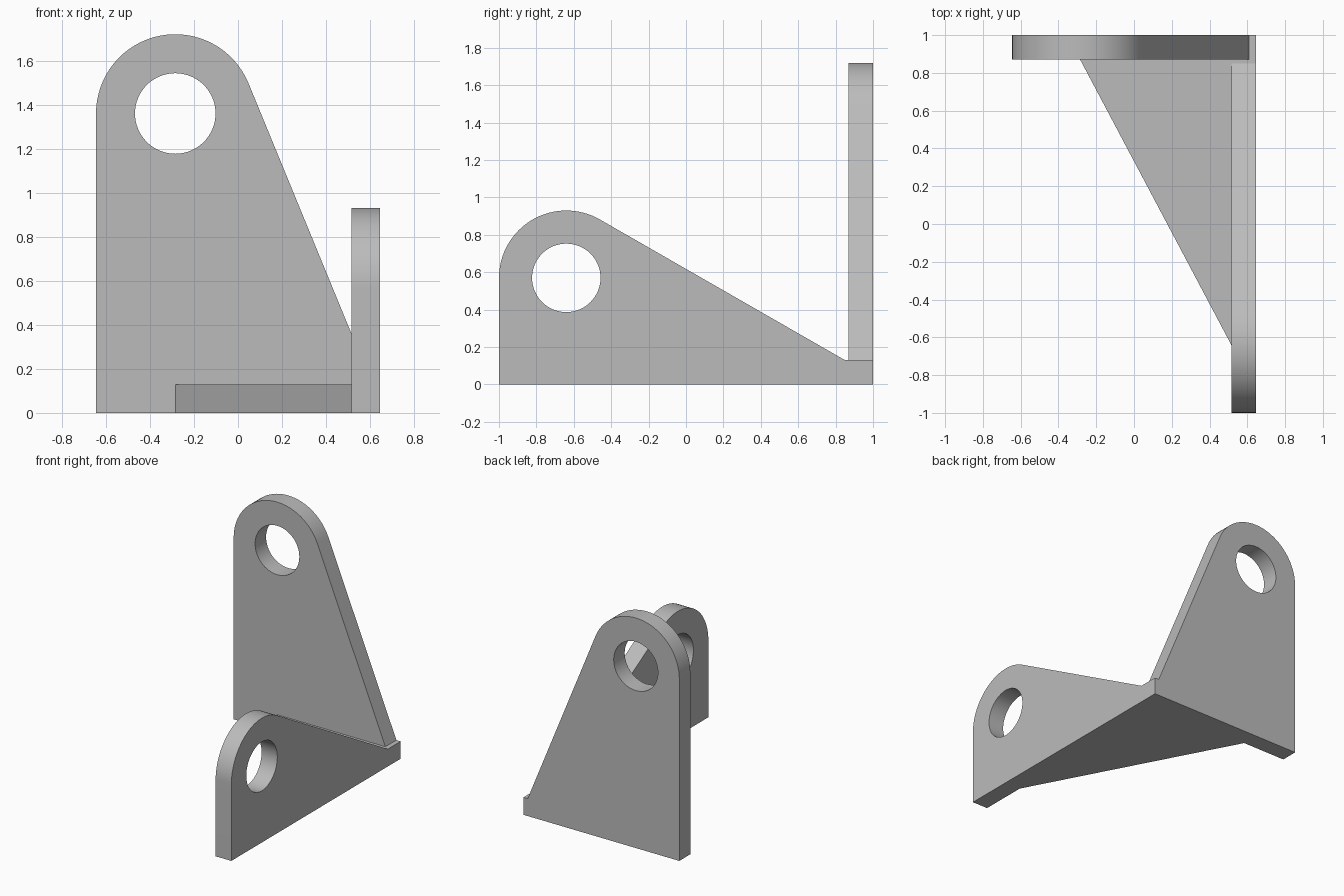
import bpy, bmesh, math

cube = bpy.data.objects.get("Cube")
if cube:
    bpy.data.objects.remove(cube)

T = 0.13            # plate thickness
R = 0.36            # rounded end radius
HOLE = 0.183        # hole radius
W = 0.645           # half width of the bracket
SEGMENTS = 64

grey = bpy.data.materials.new("plain grey")
grey.use_nodes = True
COLOUR = (0.5, 0.5, 0.5, 1)
grey.diffuse_color = COLOUR
grey.node_tree.nodes["Principled BSDF"].inputs["Base Color"].default_value = COLOUR


def prism(name, points, depth):
    """Solid made by sweeping a flat outline of 3D points along depth."""
    bm = bmesh.new()
    face = bm.faces.new([bm.verts.new(p) for p in points])
    swept = bmesh.ops.extrude_face_region(bm, geom=[face], use_keep_orig=True)
    moved = [v for v in swept["geom"] if isinstance(v, bmesh.types.BMVert)]
    bmesh.ops.translate(bm, verts=moved, vec=depth)
    bmesh.ops.recalc_face_normals(bm, faces=bm.faces)
    mesh = bpy.data.meshes.new(name)
    bm.to_mesh(mesh)
    bm.free()
    mesh.materials.append(grey)
    obj = bpy.data.objects.new(name, mesh)
    bpy.context.collection.objects.link(obj)
    return obj


def combine(target, other, operation):
    """Apply a boolean and remove the other solid."""
    mod = target.modifiers.new(operation.lower(), "BOOLEAN")
    mod.operation, mod.object, mod.solver = operation, other, "EXACT"
    bpy.context.view_layer.objects.active = target
    bpy.ops.object.modifier_apply(modifier=mod.name)
    bpy.data.objects.remove(other)


def arc(cu, cz, r, start, end, steps):
    angles = [start + (end - start) * i / steps for i in range(steps + 1)]
    return [(cu + r * math.cos(a), cz + r * math.sin(a)) for a in angles]


def lug_plate(name, cu, cz, toe, end, place, depth):
    """Plate with a round holed end, tapering along a tangent to a low toe."""
    du, dz = toe - cu, T - cz
    tangent = math.atan2(dz, du) + math.acos(R / math.hypot(du, dz))
    outline = [(cu - R, 0)] + arc(cu, cz, R, math.pi, tangent, SEGMENTS // 2)
    outline += [(toe, T), (end, T), (end, 0)]
    plate = prism(name, [place(u, z, 0) for u, z in outline], depth)
    ring = arc(cu, cz, HOLE, 0, math.tau, SEGMENTS)[:-1]
    cutter = prism("hole_cutter", [place(u, z, -1) for u, z in ring],
                   [d * 20 for d in depth])
    cutter.hide_render = True
    combine(plate, cutter, "DIFFERENCE")
    return plate


# Tall plate across the back
bracket = lug_plate("back_plate", R - W, 1.36, 0.61, W,
                    lambda u, z, s: (u, 1 - T + s, z), (0, T, 0))

# Lower plate along the left side
side_plate = lug_plate("side_plate", R - 1, 0.57, 0.85, 1,
                       lambda u, z, s: (W - T + s, u, z), (T, 0, 0))

# Triangular floor gusset tying both plates together
gusset = prism("floor_gusset", [(R - W, 1 - T, 0), (W - T, R - 1, 0),
                                (W - T, 1 - T, 0)], (0, 0, T))

combine(bracket, side_plate, "UNION")
combine(bracket, gusset, "UNION")
bracket.name = "corner_bracket"

# Smooth the round ends and holes, keep the edges crisp
bpy.ops.object.select_all(action="DESELECT")
bracket.select_set(True)
bpy.context.view_layer.objects.active = bracket
bpy.ops.object.shade_smooth_by_angle(angle=math.radians(20))
